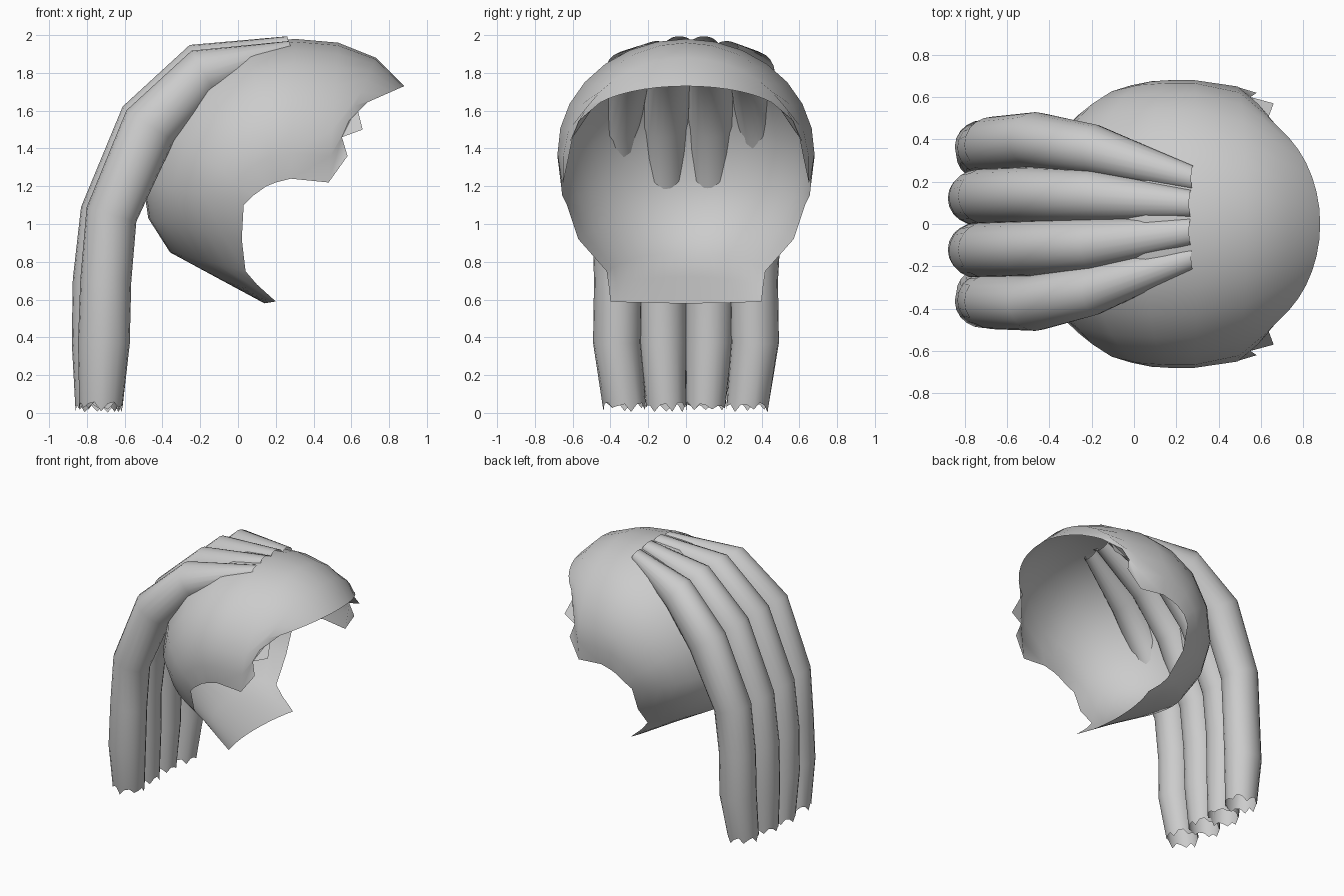
import bpy, bmesh, math, random
from mathutils import Vector

if "Cube" in bpy.data.objects:
    bpy.data.objects.remove(bpy.data.objects["Cube"])

random.seed(4)


def finish(bm, name):
    bmesh.ops.remove_doubles(bm, verts=bm.verts, dist=0.0005)
    bmesh.ops.recalc_face_normals(bm, faces=bm.faces)
    me = bpy.data.meshes.new(name)
    bm.to_mesh(me)
    bm.free()
    ob = bpy.data.objects.new(name, me)
    bpy.context.collection.objects.link(ob)
    for o in bpy.context.selected_objects:
        o.select_set(False)
    ob.select_set(True)
    bpy.context.view_layer.objects.active = ob
    bpy.ops.object.shade_smooth_by_angle(angle=math.radians(50))
    return ob


# Hair cap: midline point (x, z), side-edge point (x, y, z), arc angle
STRIPS = [
    ((.88, 1.73), (.63, .49, 1.62), 66), ((.73, 1.88), (.55, .60, 1.46), 76),
    ((.53, 1.96), (.48, .65, 1.22), 96), ((.30, 1.98), (.28, .66, 1.24), 104),
    ((.05, 1.95), (.20, .66, 1.22), 104), ((-.22, 1.81), (.15, .66, 1.20), 102),
    ((-.42, 1.54), (.08, .655, 1.15), 96), ((-.505, 1.23), (.03, .63, 1.10), 86),
    ((-.475, 1.03), (.02, .57, .92), 72), ((-.36, .85), (.04, .42, .75), 60),
    ((-.12, .72), (.10, .41, .68), 45), ((.14, .58), (.20, .40, .59), 45),
]
# Pointed locks along the temples
TEETH = [((.63, .49, 1.62), (.66, .57, 1.50), (.55, .60, 1.46)),
         ((.55, .60, 1.46), (.58, .62, 1.36), (.48, .65, 1.22))]
STEPS = 8


def arc(mid, edge, angle, side):
    amax = math.radians(angle)
    pts = []
    for i in range(STEPS + 1):
        a = amax * i / STEPS
        k = (1 - math.cos(a)) / (1 - math.cos(amax))
        pts.append((mid[0] + (edge[0] - mid[0]) * k,
                    side * edge[1] * math.sin(a) / math.sin(amax),
                    mid[1] + (edge[2] - mid[1]) * k))
    return pts


bm = bmesh.new()
for side in (-1, 1):
    rows = [[bm.verts.new(p) for p in arc(m, e, a, side)] for m, e, a in STRIPS]
    for r0, r1 in zip(rows, rows[1:]):
        for i in range(STEPS):
            bm.faces.new((r0[i], r0[i + 1], r1[i + 1], r1[i]))
    for tri in TEETH:
        bm.faces.new([bm.verts.new((x, side * y, z)) for x, y, z in tri])
finish(bm, "hair_cap")

# Hanging locks: (x, y, z, half depth, half width, y shift) from hem to crown
INNER = [(-.745, .105, .04, .115, .105, 0), (-.745, .122, .37, .135, .127, 0),
         (-.74, .126, .70, .135, .13, 0), (-.70, .127, 1.05, .137, .132, .005),
         (-.485, .127, 1.54, .15, .132, .012), (-.19, .115, 1.83, .135, .12, .02),
         (.27, .065, 1.96, .035, .065, .03)]
OUTER = [(-.725, .325, .04, .115, .112, 0), (-.71, .365, .37, .137, .127, 0),
         (-.70, .36, .70, .135, .127, 0), (-.67, .37, 1.05, .137, .132, .005),
         (-.465, .385, 1.52, .15, .132, .012), (-.18, .33, 1.80, .135, .12, .02),
         (.28, .185, 1.935, .035, .06, .03)]
SIDES = 20


def lock(name, path, side):
    bm = bmesh.new()
    pts = [Vector((p[0], side * p[1] + p[5], p[2])) for p in path]
    rings = []
    for i, (c, p) in enumerate(zip(pts, path)):
        t = pts[min(i + 1, len(pts) - 1)] - pts[max(i - 1, 0)]
        t = Vector((t.x, 0, t.z)).normalized()
        n = Vector((-t.z, 0, t.x)) if i else Vector((-1, 0, 0))
        ring = []
        for k in range(SIDES):
            a = math.tau * k / SIDES
            v = c + n * p[3] * math.cos(a) + Vector((0, p[4] * math.sin(a), 0))
            if i == 0:  # ragged hem
                v.z = random.uniform(.035, .06) if k % 3 else random.uniform(.0, .03)
            ring.append(bm.verts.new(v))
        rings.append(ring)
    for r0, r1 in zip(rings, rings[1:]):
        for k in range(SIDES):
            j = (k + 1) % SIDES
            bm.faces.new((r0[k], r0[j], r1[j], r1[k]))
    finish(bm, name)


for side, label in ((-1, "right"), (1, "left")):
    lock("inner_lock_" + label, INNER, side)
    lock("outer_lock_" + label, OUTER, side)
